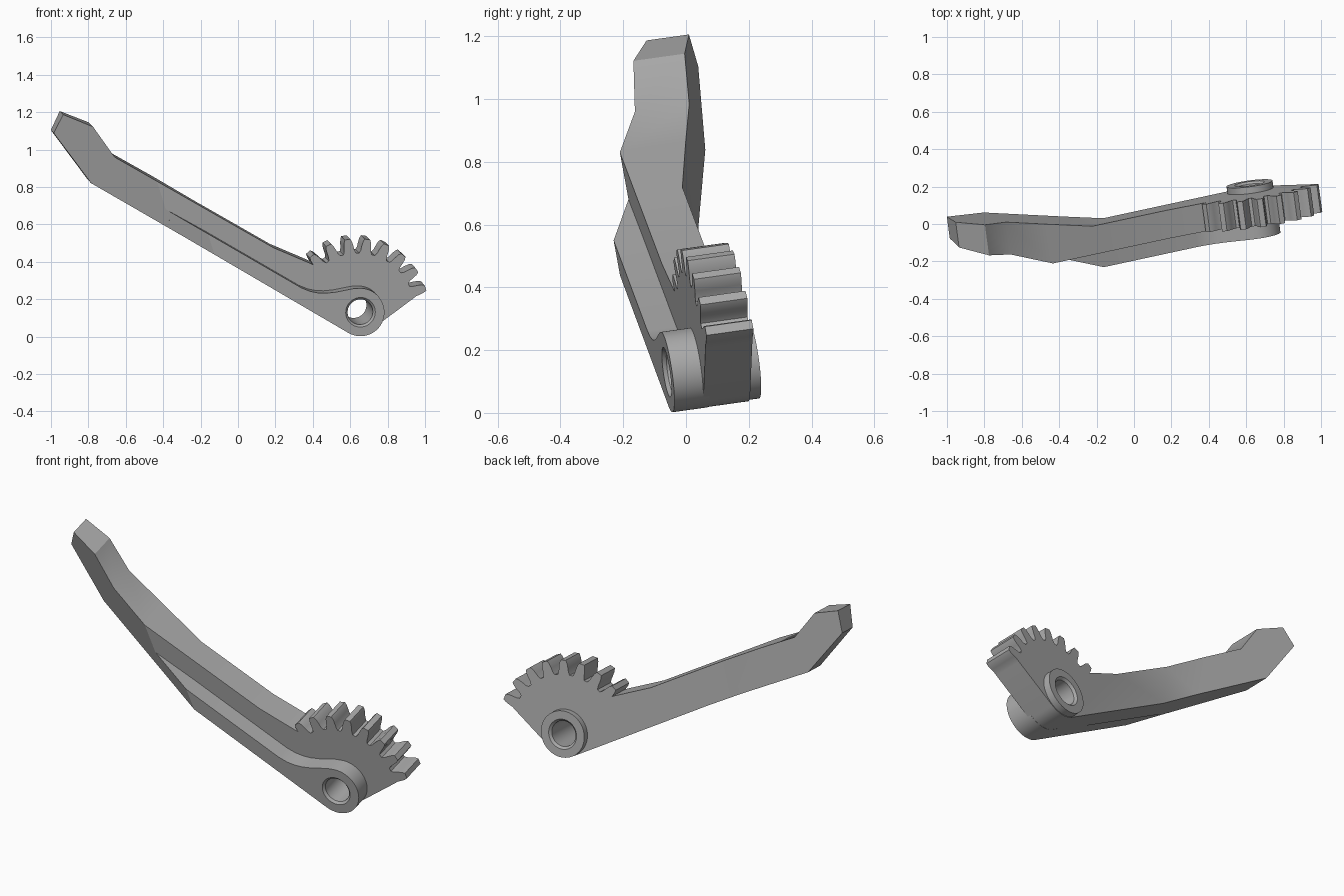
import bpy, bmesh
from math import cos, sin, radians
from mathutils import Vector

cube = bpy.data.objects.get("Cube")
if cube:
    bpy.data.objects.remove(cube, do_unlink=True)

grey = bpy.data.materials.new("plain_grey")
grey.use_nodes = True
grey.diffuse_color = (0.4, 0.4, 0.4, 1)
grey.node_tree.nodes["Principled BSDF"].inputs["Base Color"].default_value = (0.4, 0.4, 0.4, 1)

# The part is tilted: depth runs along this direction
DEPTH = Vector((-0.135, 1, 0.14))
PIVOT = Vector((0.655, -0.062, 0.13))

# Planes given as y = p + q*x + r*z
RIB_FRONT = (-0.132, 0.135, -0.14)
GEAR_FRONT = (-0.036, 0.135, -0.14)
RIB_BACK = (-0.016, 0.135, -0.14)
GEAR_BACK = (0.119, 0.135, -0.14)
BENT_FRONT = (-0.126, -0.385, -0.303)
BENT_BACK = (0.102, -0.171, -0.212)


def height(plane, x, z):
    p, q, r = plane
    return p + q * x + r * z


def reach(plane, co):
    """Distance along DEPTH from a point to a plane."""
    p, q, r = plane
    gap = height(plane, co.x, co.z) - co.y
    return gap / (DEPTH.y - q * DEPTH.x - r * DEPTH.z)


def finish(name, bm):
    bmesh.ops.recalc_face_normals(bm, faces=bm.faces[:])
    mesh = bpy.data.meshes.new(name)
    bm.to_mesh(mesh)
    bm.free()
    obj = bpy.data.objects.new(name, mesh)
    bpy.context.collection.objects.link(obj)
    mesh.materials.append(grey)
    return obj


def slab(name, outline, fronts, backs, creases):
    """Outline seen from the front, given thickness between bent planes."""
    bm = bmesh.new()
    bm.faces.new([bm.verts.new((x, 0, z)) for x, z in outline])
    for (x1, z1), (x2, z2) in creases:
        bmesh.ops.bisect_plane(bm, geom=bm.verts[:] + bm.edges[:] + bm.faces[:], dist=1e-5,
                               plane_co=(x1, 0, z1), plane_no=(z2 - z1, 0, x1 - x2))
    verts, faces = list(bm.verts), list(bm.faces)
    rim = [e for e in bm.edges if e.is_boundary]
    back = {}
    for v in verts:
        v.co.y = max(height(p, v.co.x, v.co.z) for p in fronts)
        back[v] = bm.verts.new(v.co + DEPTH * max(reach(p, v.co) for p in backs))
    for f in faces:
        bm.faces.new([back[v] for v in reversed(f.verts)])
    for e in rim:
        a, b = e.verts
        bm.faces.new((a, b, back[b], back[a]))
    return finish(name, bm)


def lathe(name, rings, sides=64):
    """Closed solid round the pivot axis from (depth, radius) rings."""
    bm = bmesh.new()
    turn = DEPTH.to_track_quat('Z', 'Y')
    loops = []
    for w, r in rings:
        loops.append([bm.verts.new(PIVOT + DEPTH * w + turn @ Vector(
            (r * cos(radians(360 * i / sides)), r * sin(radians(360 * i / sides)), 0)))
            for i in range(sides)])
    for a, b in zip(loops, loops[1:]):
        for i in range(sides):
            j = (i + 1) % sides
            bm.faces.new((a[i], a[j], b[j], b[i]))
    bm.faces.new(loops[0])
    bm.faces.new(loops[-1])
    return finish(name, bm)


def polar(cx, cz, r, deg):
    return (cx + r * cos(radians(deg)), cz + r * sin(radians(deg)))


def arc(cx, cz, r, start, end, steps):
    return [polar(cx, cz, r, start + (end - start) * i / steps) for i in range(steps + 1)]


# Lever arm with toothed sector
GX, GZ = 0.642, 0.144
HALF_TOOTH = [(6.4, 0.303), (5.0, 0.318), (4.3, 0.34), (3.4, 0.364), (2.2, 0.379)]
TOOTH = [(-a, r) for a, r in HALF_TOOTH] + [(a, r) for a, r in reversed(HALF_TOOTH)]
outline = arc(GX, GZ, 0.128, -120, -54, 12)
for i in range(8):
    teeth = TOOTH if i < 7 else TOOTH[:-2]
    outline += [polar(GX, GZ, r, 18 + 16.1 * i + a) for a, r in teeth]
outline += [(0.39, 0.39), (0.19, 0.475), (-0.66, 0.96), (-0.775, 1.122),
            (-0.935, 1.187), (-0.985, 1.088), (-0.785, 0.82)]
lever = slab("lever_with_gear_teeth", outline, [GEAR_FRONT, BENT_FRONT], [GEAR_BACK, BENT_BACK],
             [((-0.43, 0.82), (-0.349, 0.56)), ((-0.14, 0.43), (-0.2, 0.69))])

# Raised front rib that wraps the pivot and fades into the arm
outline = arc(PIVOT.x, PIVOT.z, 0.128, -120, 90, 40)
outline += [(0.615, 0.256), (0.57, 0.247), (0.52, 0.237), (0.47, 0.232),
            (0.43, 0.233), (0.385, 0.242), (0.34, 0.26), (-0.386, 0.68), (-0.351, 0.57)]
rib = slab("front_rib", outline, [RIB_FRONT, BENT_FRONT], [RIB_BACK],
           [((-0.161, 0.55), (-0.123, 0.43))])

# Pivot boss on the back
boss = lathe("pivot_boss", [(0.2, 0.124), (0.278, 0.124)])

# Pivot hole with chamfered ends
cutter = lathe("hole_cutter", [(-0.03, 0.11), (0.012, 0.068), (0.266, 0.068), (0.308, 0.11)])
cutter.hide_render = True
for obj in (lever, rib, boss):
    mod = obj.modifiers.new("pivot_hole", 'BOOLEAN')
    mod.operation = 'DIFFERENCE'
    mod.solver = 'EXACT'
    mod.object = cutter
    bpy.ops.object.select_all(action='DESELECT')
    obj.select_set(True)
    bpy.context.view_layer.objects.active = obj
    bpy.ops.object.modifier_apply(modifier=mod.name)
    bpy.ops.object.shade_smooth_by_angle(angle=radians(28))
bpy.data.objects.remove(cutter, do_unlink=True)
